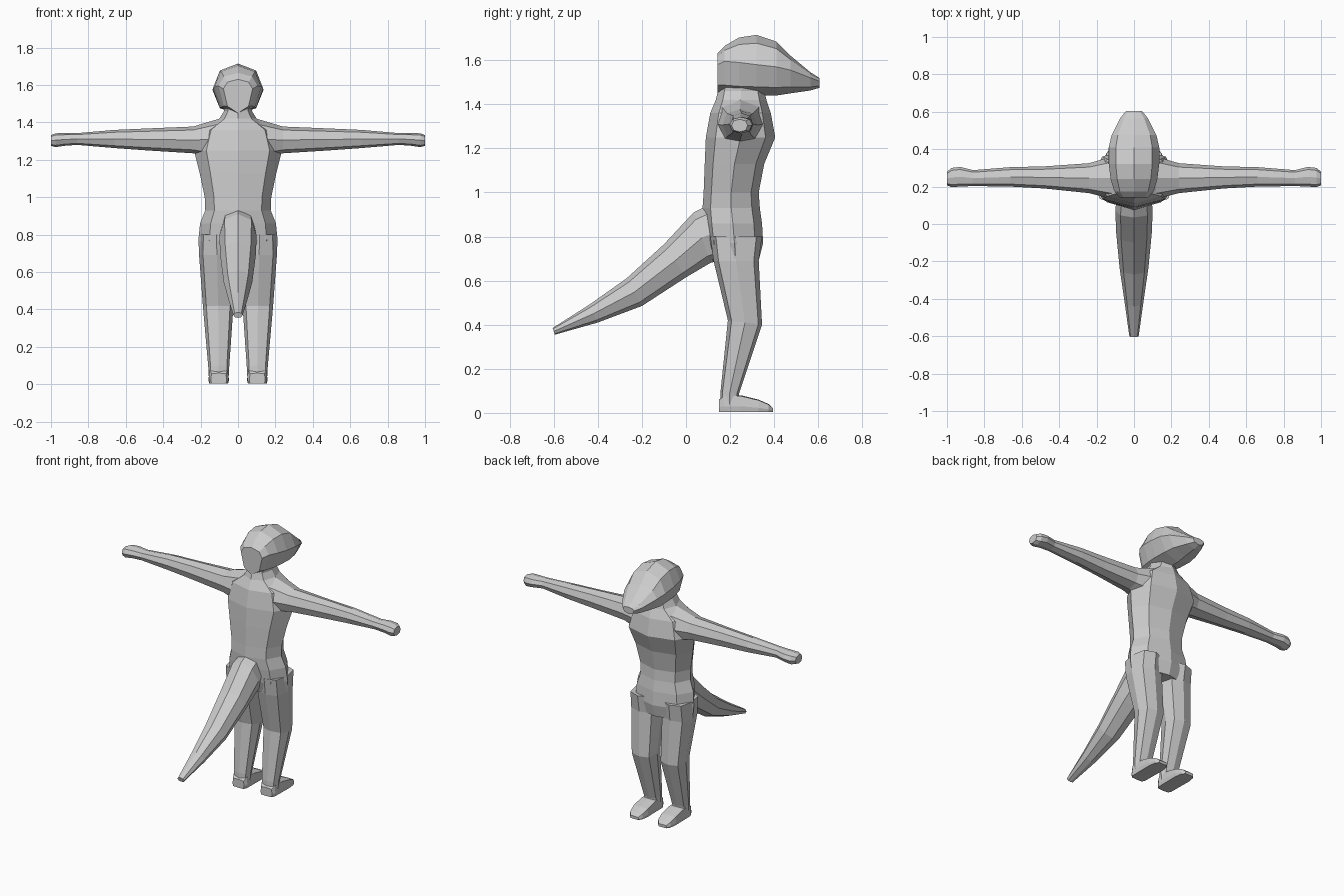
import bpy, bmesh
from mathutils import Vector

X = Vector((1, 0, 0))


def section(a, b, hw, x=0.0, w=0.0, diag=0.72):
    """Eight-point ring from point a to point b in the (y, z) plane, hw wide in x.
    w shifts the widest points towards a (+) or b (-)."""
    a, b = Vector((x, *a)), Vector((x, *b))
    c, u = (a + b) / 2, (a - b) / 2
    side = c + u * w
    up, down = side + (a - side) * diag, side + (b - side) * diag
    d = X * hw
    return [a, up + d * diag, side + d, down + d * diag,
            b, down - d * diag, side - d, up - d * diag]


def loft(name, rings, mirrored=False):
    bm = bmesh.new()
    loops = [[bm.verts.new(p) for p in r] for r in rings]
    n = len(loops[0])
    for r, s in zip(loops, loops[1:]):
        for i in range(n):
            j = (i + 1) % n
            bm.faces.new((r[i], r[j], s[j], s[i]))
    bm.faces.new(loops[0])
    bm.faces.new(loops[-1][::-1])
    bmesh.ops.recalc_face_normals(bm, faces=bm.faces)
    me = bpy.data.meshes.new(name)
    bm.to_mesh(me)
    bm.free()
    ob = bpy.data.objects.new(name, me)
    bpy.context.collection.objects.link(ob)
    if mirrored:
        ob.modifiers.new("mirror", 'MIRROR').use_mirror_merge = False
    return ob


# torso and neck: z, back y, front y, half width
torso = [(0.69, 0.12, 0.33, 0.207), (0.77, 0.09, 0.35, 0.212),
         (0.86, 0.08, 0.345, 0.203), (0.93, 0.075, 0.335, 0.175),
         (1.00, 0.08, 0.33, 0.178), (1.13, 0.085, 0.355, 0.205),
         (1.25, 0.09, 0.405, 0.235), (1.36, 0.11, 0.385, 0.20),
         (1.42, 0.135, 0.365, 0.10), (1.46, 0.145, 0.355, 0.075),
         (1.52, 0.16, 0.35, 0.08)]
loft("torso", [section((f, z), (b, z), hw) for z, b, f, hw in torso])

# head: y, top z, bottom z, half width, widest z
head = [(0.142, 1.63, 1.45, 0.078, 1.58), (0.175, 1.665, 1.445, 0.105, 1.595),
        (0.24, 1.703, 1.44, 0.125, 1.59), (0.32, 1.715, 1.44, 0.135, 1.58),
        (0.41, 1.685, 1.44, 0.135, 1.57), (0.475, 1.62, 1.45, 0.12, 1.555),
        (0.565, 1.545, 1.463, 0.075, 1.52), (0.605, 1.52, 1.475, 0.042, 1.505)]
loft("head", [section((y, t), (y, b), hw, w=(2 * m - t - b) / (t - b))
              for y, t, b, hw, m in head])

# tail: top point, bottom point, half width
tail = [((0.16, 0.97), (0.18, 0.70), 0.09), ((0.035, 0.91), (0.11, 0.68), 0.10),
        ((-0.10, 0.765), (0.0, 0.615), 0.095), ((-0.27, 0.61), (-0.20, 0.485), 0.077),
        ((-0.44, 0.49), (-0.40, 0.41), 0.05), ((-0.605, 0.385), (-0.595, 0.355), 0.025)]
loft("tail", [section(a, b, hw) for a, b, hw in tail])

# legs: front point, back point, half width, centre x
leg = [((0.345, 0.80), (0.11, 0.80), 0.09, 0.115),
       ((0.33, 0.69), (0.125, 0.69), 0.095, 0.113),
       ((0.345, 0.40), (0.19, 0.42), 0.081, 0.106),
       ((0.24, 0.085), (0.157, 0.10), 0.056, 0.103),
       ((0.24, 0.02), (0.155, 0.02), 0.052, 0.103)]
loft("leg", [section(a, b, hw, x, diag=0.78) for a, b, hw, x in leg], True)

# feet: y, top z, half width
foot = [(0.15, 0.06, 0.042), (0.17, 0.08, 0.053), (0.25, 0.08, 0.054),
        (0.33, 0.06, 0.055), (0.375, 0.04, 0.047), (0.395, 0.022, 0.03)]
loft("foot", [section((y, t), (y, 0.003), hw, 0.103, w=-0.3, diag=0.92)
              for y, t, hw in foot], True)

# arms and hands: x, back y, front y, bottom z, top z
arm = [(0.10, 0.13, 0.365, 1.20, 1.42), (0.24, 0.165, 0.325, 1.235, 1.378),
       (0.48, 0.19, 0.308, 1.25, 1.368), (0.66, 0.20, 0.304, 1.263, 1.36),
       (0.86, 0.203, 0.288, 1.28, 1.343), (0.93, 0.20, 0.305, 1.275, 1.343),
       (0.975, 0.197, 0.30, 1.268, 1.342), (1.0, 0.207, 0.28, 1.275, 1.332)]
rings = []
for x, b, f, lo, hi in arm:
    cy, cz = (b + f) / 2, (lo + hi) / 2
    ry, rz, k = (f - b) / 2, (hi - lo) / 2, 0.74
    rings.append([Vector((x, cy + ry * p, cz + rz * q)) for p, q in
                  ((1, 0), (k, k), (0, 1), (-k, k), (-1, 0), (-k, -k), (0, -1), (k, -k))])
loft("arm", rings, True)
